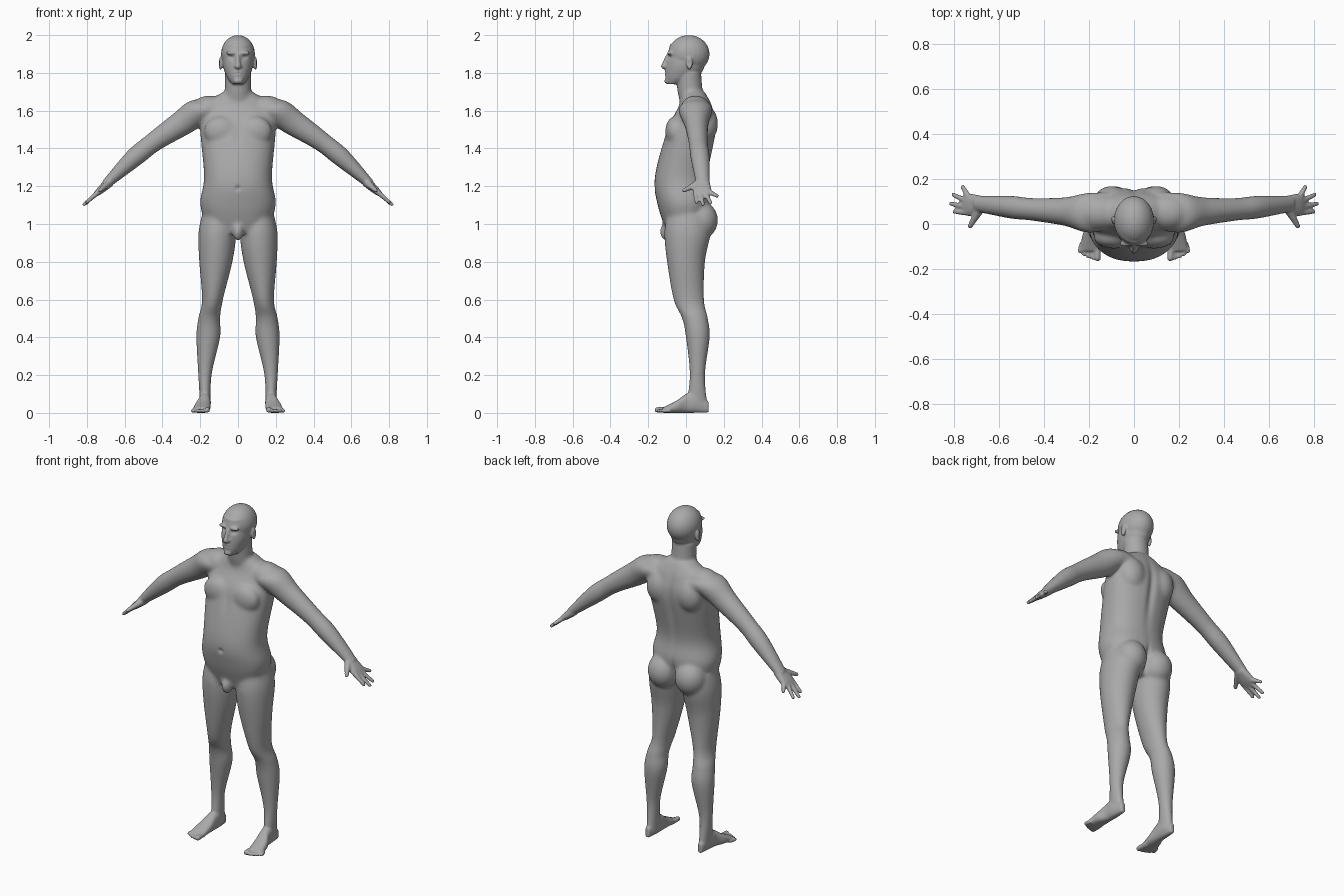
import bpy, bmesh, math
from mathutils import Vector, Matrix

cube = bpy.data.objects.get("Cube")
if cube:
    bpy.data.objects.remove(cube, do_unlink=True)

RIGHT, BACK, UP = Matrix.Identity(3)
ARM_UP = Vector((.7, 0, .7))
bm = bmesh.new()


def blend(before, start, end, after, t):
    """Point on a smooth curve from start to end."""
    return [q + t / 2 * (r - p + t * (2 * p - 5 * q + 4 * r - s + t * (3 * (q - r) + s - p)))
            for p, q, r, s in zip(before, start, end, after)]


def loft(rows, u, v, power=2, steps=8, sides=32):
    """Skin smooth cross-sections (x, y, z, half size on u, half size on v)."""
    padded = [rows[0], *rows, rows[-1]]
    path = [blend(*padded[i:i + 4], k / steps)
            for i in range(len(rows) - 1) for k in range(steps)] + [rows[-1]]
    rings = []
    for x, y, z, half_u, half_v in path:
        ring = []
        for i in range(sides):
            angle = math.tau * i / sides
            c, s = math.cos(angle), math.sin(angle)
            c = math.copysign(abs(c) ** (2 / power), c)
            s = math.copysign(abs(s) ** (2 / power), s)
            ring.append(bm.verts.new(Vector((x, y, z)) + u * half_u * c + v * half_v * s))
        rings.append(ring)
    for low, high in zip(rings, rings[1:]):
        for i in range(sides):
            j = (i + 1) % sides
            bm.faces.new((low[i], low[j], high[j], high[i]))
    bm.faces.new(rings[0])
    bm.faces.new(rings[-1])


def both(rows, u, v, power=2):
    """Loft the left part and its mirror image."""
    for side in (1, -1):
        flip = Matrix.Diagonal((side, 1, 1))
        loft([(side * x, *rest) for x, *rest in rows], flip @ u, flip @ v, power)


def mirrored(point):
    """The point, and its mirror image when it is off the centre line."""
    x, y, z = point
    return [Vector(point), Vector((-x, y, z))] if x else [Vector(point)]


def ball(centre, size):
    for place in mirrored(centre):
        bmesh.ops.create_uvsphere(bm, u_segments=24, v_segments=16, radius=1,
                                  matrix=Matrix.LocRotScale(place, None, Vector(size)))


def digit(start, end, thick, thin):
    """Tapered rod with round ends, for fingers, toes and the nose."""
    ball(start, [thick] * 3)
    ball(end, [thin] * 3)
    for a, b in zip(mirrored(start), mirrored(end)):
        turn = (b - a).to_track_quat('Z', 'Y')
        bmesh.ops.create_cone(bm, cap_ends=True, segments=24, radius1=thick, radius2=thin,
                              depth=(b - a).length,
                              matrix=Matrix.LocRotScale((a + b) / 2, turn, None))


def upright(z, inner, outer, front, back):
    """Level cross-section from its four extremes."""
    return (inner + outer) / 2, (front + back) / 2, z, (outer - inner) / 2, (back - front) / 2


def centred(z, width, front, back):
    """Level cross-section on the centre line."""
    return upright(z, -width, width, front, back)


# Torso
loft([centred(.95, .15, -.1, .08), centred(1.1, .2, -.15, .13),
      centred(1.25, .18, -.165, .115), centred(1.5, .2, -.1, .16),
      centred(1.62, .18, -.04, .14), centred(1.7, .08, -.02, .1)], RIGHT, BACK, 2.3)

# Chest, shoulder blades, shoulders, buttocks and groin
ball((.09, -.06, 1.49), (.09, .05, .08))
ball((.1, .1, 1.53), (.08, .07, .1))
ball((.15, .05, 1.61), (.1, .08, .07))
ball((.09, .08, 1.02), (.09, .09, .1))
ball((0, -.1, .96), (.03, .04, .05))

# Neck
loft([centred(1.6, .09, -.02, .12), centred(1.7, .07, -.045, .09),
      centred(1.8, .07, -.05, .08)], RIGHT, BACK)

# Skull and face
ball((0, .015, 1.9), (.09, .11, .1))
loft([centred(1.74, .03, -.1, -.04), centred(1.78, .06, -.11, .06),
      centred(1.85, .08, -.105, .1), centred(1.95, .07, -.085, .06)], RIGHT, BACK)

# Nose, lips, chin, brows and ears
digit((0, -.1, 1.89), (0, -.118, 1.835), .008, .015)
ball((.012, -.108, 1.835), (.01, .01, .01))
ball((0, -.1, 1.8), (.025, .015, .012))
ball((0, -.1, 1.757), (.025, .015, .015))
ball((.035, -.087, 1.905), (.03, .015, .01))
ball((.093, .018, 1.85), (.011, .018, .034))

# Arms
both([(.1, .06, 1.61, .08, .06), (.2, .05, 1.6, .09, .075), (.3, .055, 1.53, .065, .07),
      (.45, .065, 1.43, .05, .053), (.55, .075, 1.35, .05, .05), (.7, .09, 1.21, .035, .025)],
     BACK, ARM_UP)


def on_hand(x, y):
    """Point on the sloping plane of the hand."""
    return x, y, 1.82 - x * .88


# Palms, fingers and thumbs
both([(*on_hand(.68, .09), .035, .026), (*on_hand(.73, .085), .05, .02),
      (*on_hand(.76, .087), .04, .01)], BACK, ARM_UP, 2.4)
for i, tip in enumerate(((.8, .055), (.815, .09), (.805, .13), (.763, .165))):
    digit(on_hand(.74, .05 + i * .025), on_hand(*tip), .014, .01)
digit(on_hand(.69, .06), on_hand(.73, -.01), .02, .011)

# Legs
both([upright(1.05, .03, .19, -.1, .12), upright(.95, .01, .21, -.115, .13),
      upright(.8, .03, .205, -.1, .1), upright(.6, .08, .19, -.065, .095),
      upright(.5, .095, .21, -.02, .115), upright(.4, .095, .22, 0, .125),
      upright(.2, .14, .21, .02, .1), upright(.03, .145, .2, 0, .115)], RIGHT, BACK)


def foot_section(y, inner, outer, top):
    """Standing cross-section that rests on the ground."""
    return (inner + outer) / 2, y, top / 2, (outer - inner) / 2, top / 2


# Feet and toes
both([foot_section(.12, .16, .19, .06), foot_section(.05, .145, .205, .11),
      foot_section(0, .145, .21, .1), foot_section(-.05, .145, .23, .065),
      foot_section(-.12, .15, .24, .03)], RIGHT, UP, 2.4)
for toe in range(5):
    radius = .011 if toe else .016
    digit((.165 + toe * .017, -.09, radius), (.162 + toe * .02, -.153 + toe * toe / 500, radius),
          radius, radius * .9)

# Fuse all parts into one skin
bmesh.ops.recalc_face_normals(bm, faces=bm.faces)
mesh = bpy.data.meshes.new("body")
bm.to_mesh(mesh)
bm.free()
body = bpy.data.objects.new("body", mesh)
bpy.context.collection.objects.link(body)


def bake():
    """Apply the modifiers."""
    bpy.context.view_layer.update()
    graph = bpy.context.evaluated_depsgraph_get()
    baked = bpy.data.meshes.new_from_object(body.evaluated_get(graph))
    body.modifiers.clear()
    body.data = baked


def smooth(times, group=""):
    mod = body.modifiers.new("smooth", 'SMOOTH')
    mod.factor, mod.iterations, mod.vertex_group = .5, times, group


remesh = body.modifiers.new("skin", 'REMESH')
remesh.mode, remesh.voxel_size, remesh.use_smooth_shade = 'VOXEL', .006, True
smooth(4)
bake()


def ramp(value, start, end):
    return max(0, min(1, (value - start) / (end - start)))


# Soften the torso where the big forms meet
soft = body.vertex_groups.new(name="soft")
for vert in body.data.vertices:
    x, y, z = vert.co
    weight = ramp(z, .84, .93) * ramp(z, 1.74, 1.69) * ramp(abs(x), .42, .32)
    if weight > 0:
        soft.add([vert.index], weight, 'REPLACE')
smooth(40, "soft")
bake()

# Sculpted hollows: centre, reach, push
hollows = {
    "spine": ((0, .17, 1.42), (.022, .06, .2), (0, -.014, 0)),
    "cleft": ((0, .15, 1.02), (.013, .07, .07), (0, -.02, 0)),
    "breastbone": ((0, -.12, 1.48), (.02, .04, .07), (0, .006, 0)),
    "navel": ((0, -.167, 1.19), (.012, .03, .012), (0, .01, 0)),
    "eye": ((.034, -.1, 1.882), (.017, .03, .011), (0, .011, 0)),
    "mouth": ((0, -.11, 1.799), (.022, .02, .004), (0, .006, 0)),
    "ear": ((.104, .015, 1.853), (.012, .01, .016), (-.007, 0, 0)),
}
for vert in body.data.vertices:
    start = vert.co.copy()
    for centre, reach, push in hollows.values():
        for place, shift in zip(mirrored(centre), (Vector(push), Vector((-push[0], *push[1:])))):
            away = sum(((a - b) / r) ** 2 for a, b, r in zip(start, place, reach))
            if away < 5:
                vert.co += shift * math.exp(-away)
    vert.co.z = max(0, vert.co.z)
smooth(1)
bake()

# Plain grey skin
grey = (.4, .4, .4, 1)
skin = bpy.data.materials.new("plain_grey")
skin.use_nodes = True
skin.diffuse_color = grey
skin.node_tree.nodes["Principled BSDF"].inputs["Base Color"].default_value = grey
body.data.materials.clear()
body.data.materials.append(skin)
body.data.shade_smooth()
